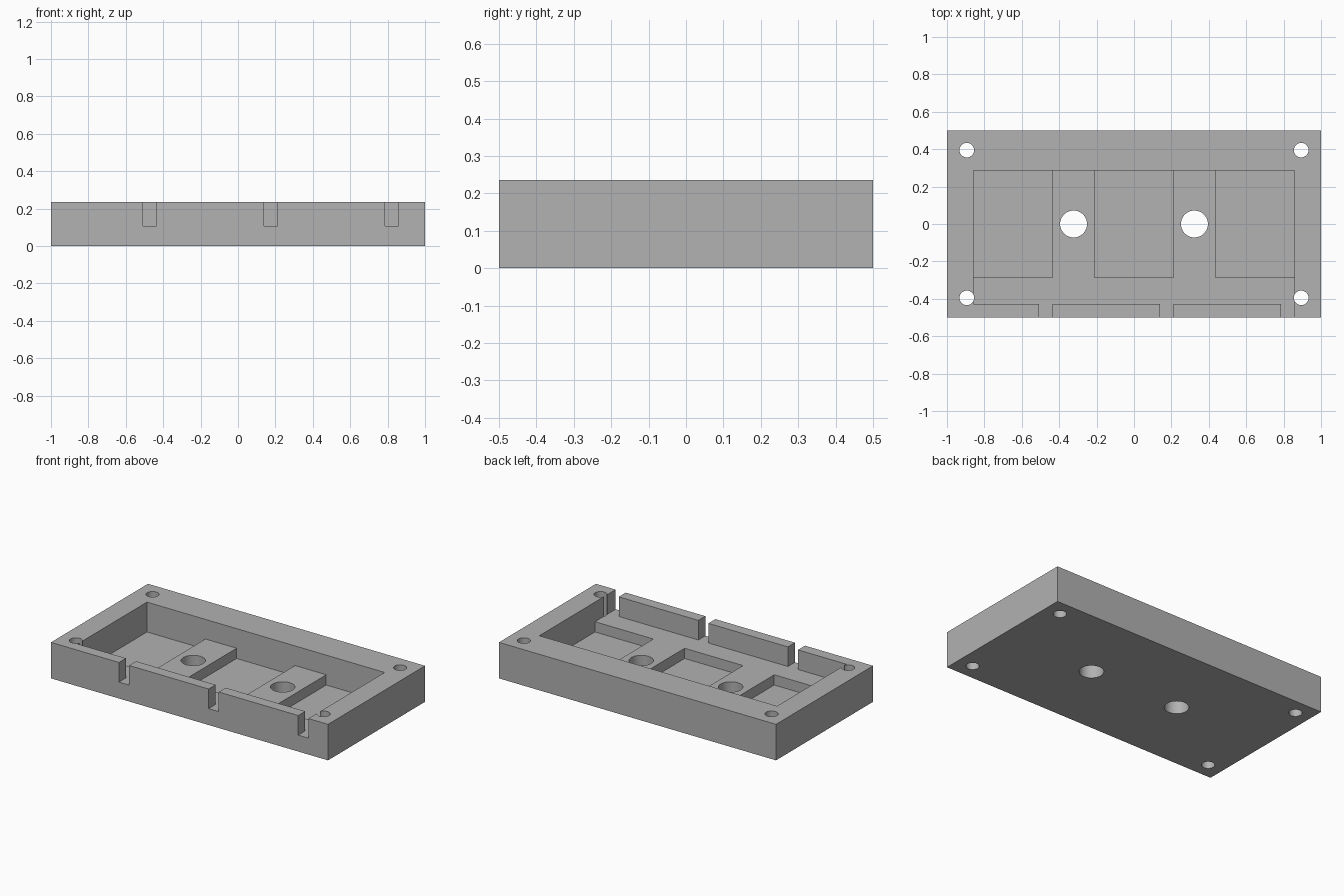
import bpy

cube = bpy.data.objects.get("Cube")
if cube:
    bpy.data.objects.remove(cube, do_unlink=True)

# Plain grey material
grey = bpy.data.materials.new("plain grey")
grey.use_nodes = True
colour = (0.445, 0.445, 0.445, 1)
grey.diffuse_color = colour
grey.node_tree.nodes["Principled BSDF"].inputs["Base Color"].default_value = colour

HEIGHT = 0.235
LEDGE = 0.107     # level of raised floor and slot bottoms
FLOOR = 0.04      # level of deep pockets
TOP = 0.4         # cutters reach past the rim
INNER_X, INNER_BACK, INNER_FRONT = 0.858, 0.287, -0.428


def box(name, x0, x1, y0, y1, z0, z1):
    bpy.ops.mesh.primitive_cube_add(
        size=1, location=((x0 + x1) / 2, (y0 + y1) / 2, (z0 + z1) / 2))
    ob = bpy.context.object
    ob.name = name
    ob.scale = (x1 - x0, y1 - y0, z1 - z0)
    bpy.ops.object.transform_apply(location=True, rotation=False, scale=True)
    return ob


def hole(name, x, y, radius):
    bpy.ops.mesh.primitive_cylinder_add(
        vertices=48, radius=radius, depth=1, location=(x, y, 0.1))
    ob = bpy.context.object
    ob.name = name
    return ob


tray = box("tray", -1, 1, -0.5, 0.5, 0, HEIGHT)
tray.data.materials.append(grey)

# Main cavity
cutters = [box("cavity_cutter", -INNER_X, INNER_X, INNER_FRONT, INNER_BACK, LEDGE, TOP)]

# Three deep pockets, each with a slot through the front wall at its right edge
for centre in (-0.647, 0, 0.647):
    edge = centre + 0.211
    cutters.append(box("pocket_cutter", centre - 0.211, edge,
                       -INNER_BACK, INNER_BACK, FLOOR, TOP))
    cutters.append(box("slot_cutter", edge - 0.073, edge, -0.6, -0.4, LEDGE, TOP))

# Bolt holes in the corners and two large holes in the raised floor
for side in (-1, 1):
    cutters.append(hole("floor_hole_cutter", side * 0.323, 0, 0.072))
    for y in (-0.395, 0.395):
        cutters.append(hole("corner_hole_cutter", side * 0.894, y, 0.039))

# Cut everything and drop the cutters
for cutter in cutters:
    cutter.hide_render = True
    mod = tray.modifiers.new("cut", "BOOLEAN")
    mod.operation = "DIFFERENCE"
    mod.solver = "EXACT"
    mod.object = cutter
    bpy.context.view_layer.objects.active = tray
    bpy.ops.object.modifier_apply(modifier=mod.name)
    bpy.data.objects.remove(cutter, do_unlink=True)

# Smooth hole walls, sharp box edges
bpy.ops.object.select_all(action="DESELECT")
tray.select_set(True)
bpy.context.view_layer.objects.active = tray
bpy.ops.object.shade_smooth_by_angle(angle=0.5)
